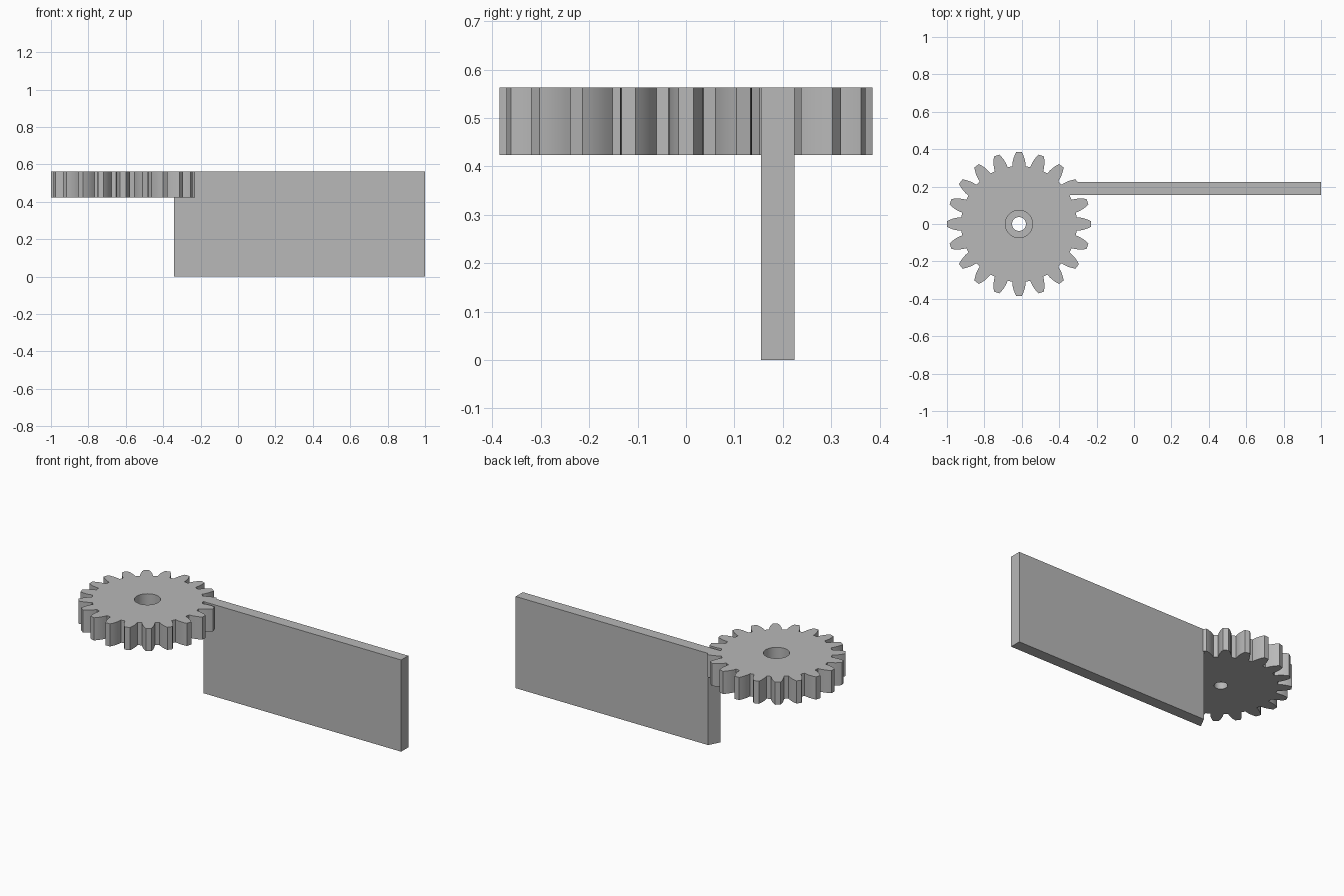
import bpy, bmesh
from math import pi, cos, sin, radians
from mathutils import Vector

cube = bpy.data.objects.get("Cube")
if cube:
    bpy.data.objects.remove(cube, do_unlink=True)

GREY = (0.48, 0.48, 0.48, 1)
mat = bpy.data.materials.new("plain_grey")
mat.use_nodes = True
mat.diffuse_color = GREY
mat.node_tree.nodes["Principled BSDF"].inputs["Base Color"].default_value = GREY

TOP = 0.563
GEAR_BASE = 0.424
AXIS = Vector((-0.615, 0))
TEETH = 20


def prism(name, outline, z0, z1):
    """Extrude a counter-clockwise outline from z0 up to z1."""
    bm = bmesh.new()
    base = bm.faces.new([bm.verts.new((x, y, z0)) for x, y in outline])
    ext = bmesh.ops.extrude_face_region(bm, geom=[base], use_keep_orig=True)
    verts = [g for g in ext["geom"] if isinstance(g, bmesh.types.BMVert)]
    bmesh.ops.translate(bm, verts=verts, vec=(0, 0, z1 - z0))
    bmesh.ops.recalc_face_normals(bm, faces=bm.faces)
    mesh = bpy.data.meshes.new(name)
    bm.to_mesh(mesh)
    bm.free()
    mesh.materials.append(mat)
    obj = bpy.data.objects.new(name, mesh)
    bpy.context.collection.objects.link(obj)
    return obj


def circle(radius, sides=48):
    return [(AXIS.x + radius * cos(2 * pi * i / sides),
             AXIS.y + radius * sin(2 * pi * i / sides)) for i in range(sides)]


def activate(obj):
    bpy.ops.object.select_all(action="DESELECT")
    obj.select_set(True)
    bpy.context.view_layer.objects.active = obj


def drill(obj, radius, z0, z1):
    """Cut a round hole on the gear axis."""
    cutter = prism("hole_cutter", circle(radius), z0, z1)
    cutter.hide_render = True
    mod = obj.modifiers.new("hole", "BOOLEAN")
    mod.operation = "DIFFERENCE"
    mod.solver = "EXACT"
    mod.object = cutter
    activate(obj)
    bpy.ops.object.modifier_apply(modifier=mod.name)
    bpy.data.objects.remove(cutter, do_unlink=True)


# Tooth flank as (radius, half width), mirrored for the other side
flank = [(0.308, 0.036), (0.33, 0.034), (0.35, 0.0295), (0.37, 0.0225), (0.385, 0.015)]
tooth = [(r, -w) for r, w in flank] + [(r, w) for r, w in reversed(flank)]
outline = []
for i in range(TEETH):
    a = 2 * pi * i / TEETH
    outline += [(AXIS.x + u * cos(a) - v * sin(a),
                 AXIS.y + u * sin(a) + v * cos(a)) for u, v in tooth]

# Gear with a counterbored centre hole
gear = prism("gear", outline, GEAR_BASE, TOP)
drill(gear, 0.073, GEAR_BASE + 0.04, TOP + 0.1)
drill(gear, 0.037, GEAR_BASE - 0.1, TOP + 0.1)
activate(gear)
bpy.ops.object.shade_smooth_by_angle(angle=radians(25))

# Upright plate, its gear end slanted along the tooth
prism("upright_plate",
      [(-0.343, 0.155), (1, 0.155), (1, 0.224), (-0.307, 0.224)], 0, TOP)
